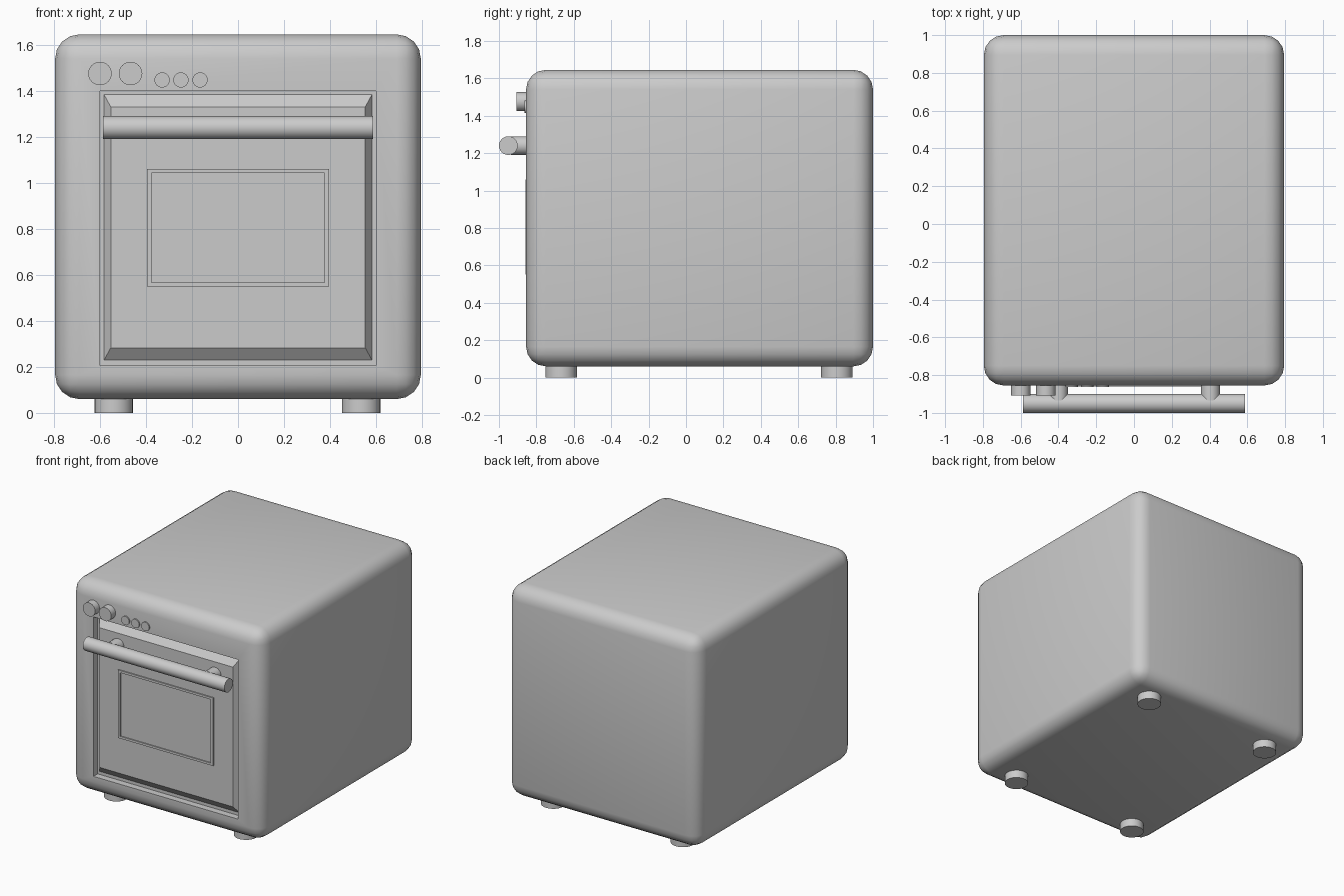
import bpy, bmesh, math
from mathutils import Matrix, Vector

if "Cube" in bpy.data.objects:
    bpy.data.objects.remove(bpy.data.objects["Cube"])


def finish(bm, name):
    bmesh.ops.recalc_face_normals(bm, faces=bm.faces)
    mesh = bpy.data.meshes.new(name)
    bm.to_mesh(mesh)
    bm.free()
    ob = bpy.data.objects.new(name, mesh)
    bpy.context.collection.objects.link(ob)
    bpy.ops.object.select_all(action='DESELECT')
    ob.select_set(True)
    bpy.context.view_layer.objects.active = ob
    bpy.ops.object.shade_smooth_by_angle(angle=math.radians(30))
    return ob


def box(x, y0, y1, z0, z1):
    """Box symmetric in x, returned as a bmesh."""
    bm = bmesh.new()
    size = Matrix.Diagonal((2 * x, y1 - y0, z1 - z0, 1))
    place = Matrix.Translation((0, (y0 + y1) / 2, (z0 + z1) / 2))
    bmesh.ops.create_cube(bm, size=1, matrix=place @ size)
    return bm


def front_face(bm):
    bm.normal_update()
    return max(bm.faces, key=lambda f: f.calc_area() if f.normal.y < -0.99 else 0)


def inset_rect(bm, face, x, z0, z1, y):
    """Inset a front face and move its inner loop to the given rectangle."""
    bmesh.ops.inset_individual(bm, faces=[face], thickness=0.005)
    c = face.calc_center_median()
    for v in face.verts:
        v.co = (x if v.co.x > c.x else -x, y, z1 if v.co.z > c.z else z0)


def cylinder(name, p0, p1, r, sides=24):
    p0, p1 = Vector(p0), Vector(p1)
    d = p1 - p0
    rot = d.to_track_quat('Z', 'Y').to_matrix().to_4x4()
    bm = bmesh.new()
    bmesh.ops.create_cone(bm, cap_ends=True, segments=sides, radius1=r, radius2=r,
                          depth=d.length, matrix=Matrix.Translation((p0 + p1) / 2) @ rot)
    return finish(bm, name)


# Rounded housing with a recessed door opening
FRONT = -0.855
bm = box(0.795, FRONT, 1.0, 0.06, 1.645)
bmesh.ops.bevel(bm, geom=bm.edges[:], offset=0.105, segments=4, profile=0.5, affect='EDGES')
face = front_face(bm)
inset_rect(bm, face, 0.60, 0.205, 1.40, FRONT)
inset_rect(bm, face, 0.60, 0.205, 1.40, FRONT + 0.05)
finish(bm, "housing")

# Door panel with sloping edges
bm = box(0.582, -0.808, -0.80, 0.23, 1.383)
inset_rect(bm, front_face(bm), 0.553, 0.283, 1.33, -0.85)
finish(bm, "door")

# Window frame with a slightly sunken pane
bm = box(0.395, -0.859, -0.83, 0.55, 1.06)
face = front_face(bm)
inset_rect(bm, face, 0.375, 0.567, 1.043, -0.859)
inset_rect(bm, face, 0.375, 0.567, 1.043, -0.851)
finish(bm, "window")

# Handle bar and its posts
cylinder("handle_bar", (-0.587, -0.95, 1.24), (0.587, -0.95, 1.24), 0.05)
for side, x in (("left", -0.40), ("right", 0.405)):
    cylinder(f"handle_post_{side}", (x, -0.84, 1.24), (x, -0.935, 1.24), 0.05)

# Control knobs and buttons
for i, x in enumerate((-0.60, -0.467)):
    cylinder(f"knob_{i + 1}", (x, -0.84, 1.475), (x, -0.907, 1.475), 0.051)
for i, x in enumerate((-0.33, -0.248, -0.165)):
    cylinder(f"button_{i + 1}", (x, -0.84, 1.447), (x, -0.864, 1.447), 0.033)

# Feet
for side, x in (("left", -0.54), ("right", 0.535)):
    for end, y in (("front", -0.668), ("back", 0.807)):
        cylinder(f"foot_{end}_{side}", (x, y, 0), (x, y, 0.08), 0.084)
